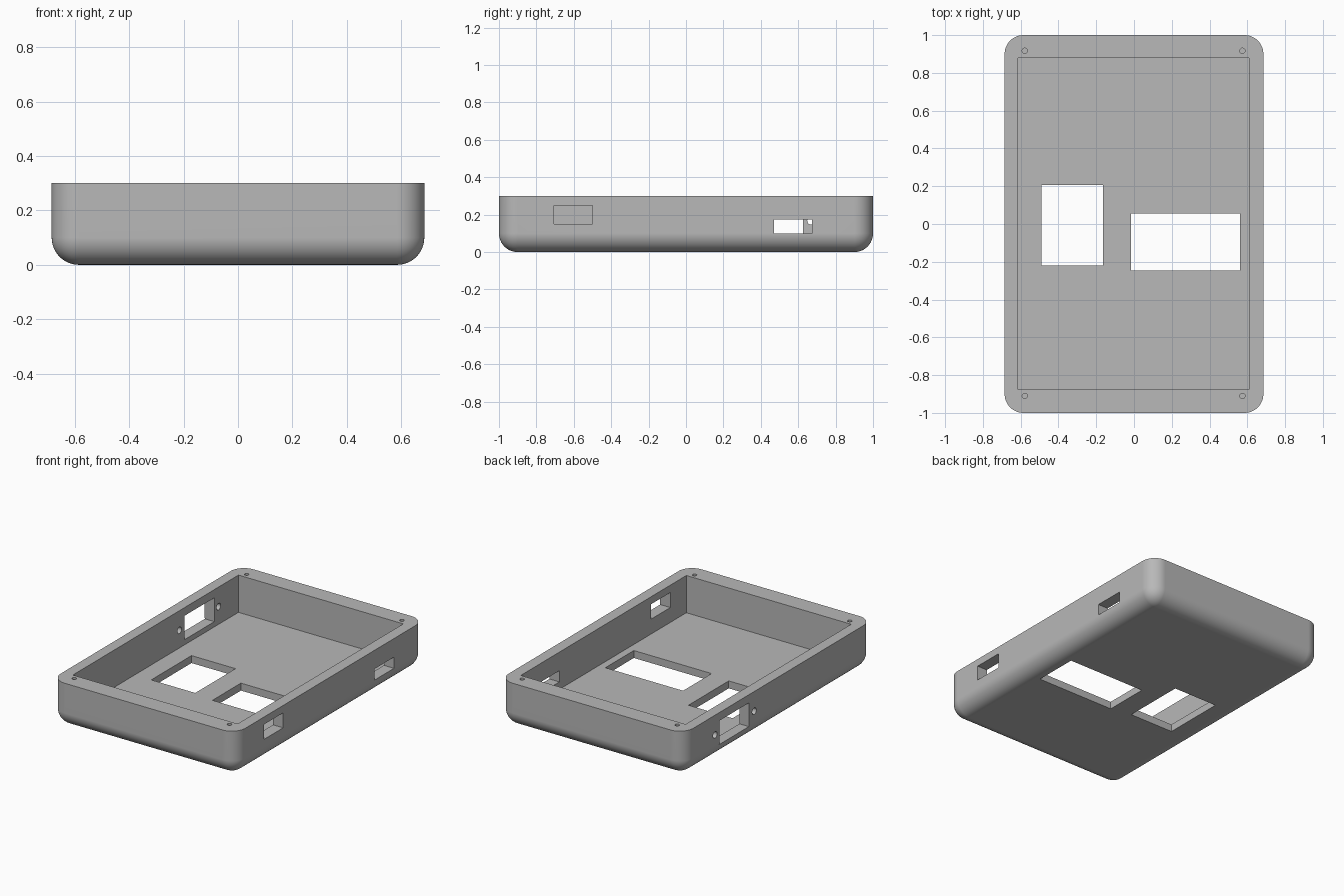
import bpy
import bmesh
import math
from mathutils import Matrix, Vector

if "Cube" in bpy.data.objects:
    bpy.data.objects.remove(bpy.data.objects["Cube"], do_unlink=True)

WIDTH, LENGTH, HEIGHT = 1.37, 2.0, 0.3
FLOOR, RADIUS = 0.05, 0.1

grey = bpy.data.materials.new("case grey")
grey.use_nodes = True
grey.diffuse_color = (0.48, 0.48, 0.48, 1)
grey.node_tree.nodes["Principled BSDF"].inputs["Base Color"].default_value = grey.diffuse_color


def make_object(name, bm):
    mesh = bpy.data.meshes.new(name)
    bm.to_mesh(mesh)
    bm.free()
    mesh.materials.append(grey)
    obj = bpy.data.objects.new(name, mesh)
    bpy.context.collection.objects.link(obj)
    return obj


def box(bm, low, high):
    low, high = Vector(low), Vector(high)
    place = Matrix.Translation((low + high) / 2) @ Matrix.Diagonal((*(high - low), 1))
    bmesh.ops.create_cube(bm, size=1, matrix=place)


def cylinder(bm, centre, radius, depth, turn=Matrix()):
    bmesh.ops.create_cone(bm, cap_ends=True, segments=24, radius1=radius, radius2=radius,
                          depth=depth, matrix=Matrix.Translation(centre) @ turn)


# Outer case: rounded upright corners and bottom edges, flat rim
bm = bmesh.new()
box(bm, (-WIDTH / 2, -LENGTH / 2, 0), (WIDTH / 2, LENGTH / 2, HEIGHT))
rounded = [e for e in bm.edges if min(v.co.z for v in e.verts) < 0.01]
bmesh.ops.bevel(bm, geom=rounded, offset=RADIUS, segments=12, profile=0.5, affect='EDGES')
case = make_object("case_shell", bm)


def cut(name, bm):
    cutter = make_object(name, bm)
    cutter.hide_render = True
    mod = case.modifiers.new(name, 'BOOLEAN')
    mod.operation = 'DIFFERENCE'
    mod.solver = 'EXACT'
    mod.object = cutter
    bpy.context.view_layer.objects.active = case
    bpy.ops.object.modifier_apply(modifier=mod.name)
    bpy.data.objects.remove(cutter, do_unlink=True)


# Open cavity
bm = bmesh.new()
box(bm, (-0.613, -0.875, FLOOR), (0.61, 0.88, 0.5))
cut("cavity_cutter", bm)

# Two windows in the floor, two ports in the left wall, one socket in the right wall
bm = bmesh.new()
box(bm, (-0.49, -0.22, -0.1), (-0.163, 0.207, 0.08))
box(bm, (-0.017, -0.247, -0.1), (0.56, 0.055, 0.08))
box(bm, (0.55, -0.705, 0.15), (0.8, -0.5, 0.25))
box(bm, (0.55, 0.47, 0.1), (0.8, 0.675, 0.175))
box(bm, (-0.8, 0.31, 0.085), (-0.55, 0.625, 0.245))
cut("opening_cutter", bm)

# Socket screw holes beside the right wall opening, pilot holes in the rim
bm = bmesh.new()
sideways = Matrix.Rotation(math.pi / 2, 4, 'Y')
for y in (0.255, 0.67):
    cylinder(bm, (-0.67, y, 0.168), 0.022, 0.25, sideways)
for x in (-0.578, 0.574):
    # Pilot holes sit in the thick end walls
    for y in (-0.91, 0.917):
        cylinder(bm, (x, y, HEIGHT), 0.014, 0.2)
cut("screw_hole_cutter", bm)

# Smooth rounded edges, crisp openings
bpy.ops.object.select_all(action='DESELECT')
case.select_set(True)
bpy.context.view_layer.objects.active = case
bpy.ops.object.shade_smooth_by_angle(angle=math.radians(30))
weighted = case.modifiers.new("even shading", 'WEIGHTED_NORMAL')
weighted.keep_sharp = True
